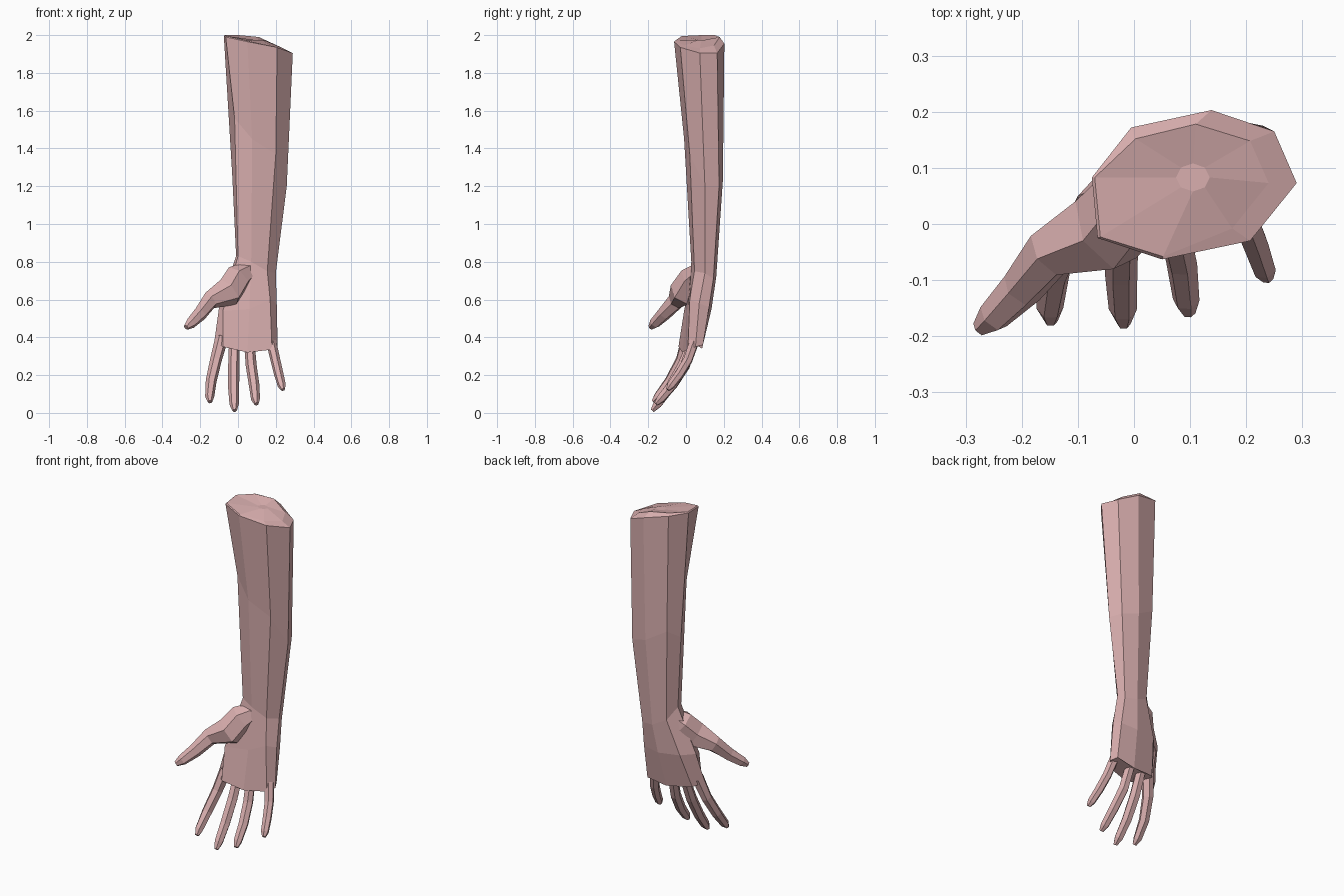
import bpy, bmesh, math
from mathutils import Vector

skin = bpy.data.materials.new("skin")
skin.diffuse_color = (0.70, 0.43, 0.43, 1)


def loft(name, rings, cap_start=True, cap_end=True):
    """Skin a list of equal-length vertex rings into a flat-shaded mesh."""
    bm = bmesh.new()
    rows = [[bm.verts.new(p) for p in ring] for ring in rings]
    n = len(rows[0])
    for a, b in zip(rows, rows[1:]):
        for i in range(n):
            j = (i + 1) % n
            bm.faces.new((a[i], a[j], b[j], b[i]))
    if cap_start:
        bm.faces.new(rows[0])
    if cap_end:
        bm.faces.new(rows[-1])
    bmesh.ops.recalc_face_normals(bm, faces=bm.faces[:])
    mesh = bpy.data.meshes.new(name)
    bm.to_mesh(mesh)
    bm.free()
    mesh.materials.append(skin)
    obj = bpy.data.objects.new(name, mesh)
    bpy.context.collection.objects.link(obj)
    return obj


def digit(name, path, sides=6):
    """Tapered tube along (x, y, z, radius) points."""
    pts = [Vector(p[:3]) for p in path]
    rings = []
    for i, p in enumerate(pts):
        t = (pts[min(i + 1, len(pts) - 1)] - pts[max(i - 1, 0)]).normalized()
        u = t.cross(Vector((0, 1, 0.3))).normalized()
        v = t.cross(u)
        r = path[i][3]
        rings.append([p + r * (math.cos(a) * u + math.sin(a) * v)
                      for a in (2 * math.pi * k / sides for k in range(sides))])
    return loft(name, rings, cap_start=False)


# Cut end of the arm: small centre ring, inner rim, outer rim
centre = [(0.105 - 0.03 * math.cos(k * math.pi / 4),
           0.083 - 0.025 * math.sin(k * math.pi / 4), 1.975) for k in range(8)]
inner = [(-0.07, 0.083, 2.0), (-0.06, -0.023, 1.995), (0.052, -0.058, 1.97), (0.175, -0.008, 1.945),
         (0.24, 0.073, 1.93), (0.207, 0.148, 1.945), (0.11, 0.178, 1.99), (0.003, 0.152, 2.0)]
outer = [(-0.075, 0.083, 1.995), (-0.065, -0.025, 1.99), (0.05, -0.063, 1.965), (0.207, -0.03, 1.935),
         (0.29, 0.073, 1.905), (0.25, 0.165, 1.905), (0.138, 0.203, 1.955), (-0.005, 0.172, 1.99)]

# Forearm, wrist and palm sections, left side first, then front, right, back
middle = [(-0.03, 0.09, 1.25), (-0.018, 0.02, 1.56), (0.075, -0.01, 1.45), (0.2, 0.02, 1.37),
          (0.258, 0.10, 1.2), (0.23, 0.175, 1.2), (0.13, 0.195, 1.23), (0.01, 0.165, 1.3)]
wrist = [(-0.01, 0.09, 0.83), (0.0, 0.045, 0.83), (0.07, 0.028, 0.8), (0.155, 0.045, 0.75),
         (0.2, 0.1, 0.74), (0.185, 0.145, 0.71), (0.11, 0.16, 0.72), (0.03, 0.14, 0.76)]
palm = [(-0.10, 0.05, 0.56), (-0.08, -0.01, 0.54), (0.06, 0.01, 0.55), (0.17, 0.02, 0.6),
        (0.205, 0.07, 0.58), (0.19, 0.122, 0.56), (0.09, 0.135, 0.55), (-0.04, 0.115, 0.56)]
knuckles = [(-0.125, 0.0, 0.38), (-0.08, -0.04, 0.35), (0.05, -0.02, 0.32), (0.18, 0.01, 0.335),
            (0.21, 0.05, 0.35), (0.19, 0.09, 0.36), (0.07, 0.085, 0.34), (-0.08, 0.055, 0.36)]
loft("forearm_and_palm", [centre, inner, outer, middle, wrist, palm, knuckles])

# Thumb with its fleshy base
digit("thumb", [(0.06, 0.075, 0.76, 0.05), (0.0, 0.04, 0.715, 0.075), (-0.05, -0.01, 0.64, 0.08),
                (-0.15, -0.05, 0.595, 0.048), (-0.20, -0.115, 0.525, 0.038),
                (-0.25, -0.165, 0.475, 0.03), (-0.275, -0.186, 0.453, 0.015)])

# Four fingers curling forward
fingers = {
    "index_finger": [(-0.085, 0.01, 0.40, 0.035), (-0.117, -0.025, 0.28, 0.031),
                     (-0.142, -0.085, 0.17, 0.029), (-0.150, -0.15, 0.085, 0.024),
                     (-0.148, -0.173, 0.058, 0.012)],
    "middle_finger": [(-0.02, 0.03, 0.37, 0.028), (-0.022, -0.02, 0.25, 0.03),
                      (-0.023, -0.088, 0.13, 0.029), (-0.02, -0.152, 0.045, 0.025),
                      (-0.018, -0.178, 0.012, 0.012)],
    "ring_finger": [(0.06, 0.035, 0.37, 0.028), (0.07, -0.005, 0.25, 0.029),
                    (0.085, -0.07, 0.15, 0.028), (0.093, -0.135, 0.073, 0.024),
                    (0.098, -0.158, 0.047, 0.012)],
    "little_finger": [(0.175, 0.045, 0.38, 0.027), (0.198, 0.01, 0.28, 0.026),
                      (0.216, -0.035, 0.205, 0.025), (0.232, -0.08, 0.145, 0.022),
                      (0.238, -0.097, 0.123, 0.011)],
}
for name, path in fingers.items():
    digit(name, path)
